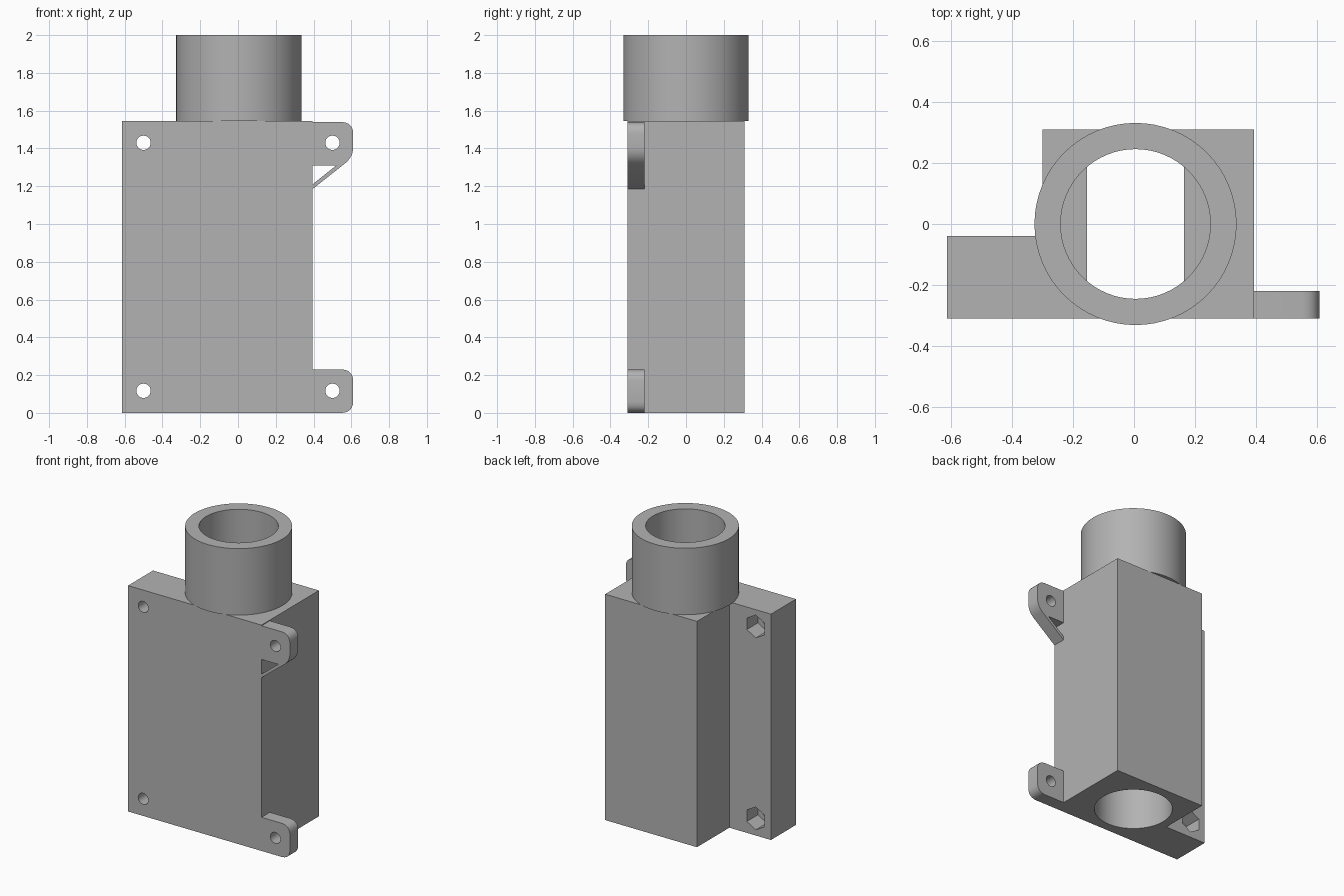
import bpy
import bmesh
from math import sin, cos, pi, radians
from mathutils import Vector

if "Cube" in bpy.data.objects:
    bpy.data.objects.remove(bpy.data.objects["Cube"], do_unlink=True)

grey = bpy.data.materials.new("mid grey")
grey.use_nodes = True
grey.diffuse_color = (0.45, 0.45, 0.45, 1)
grey.node_tree.nodes["Principled BSDF"].inputs["Base Color"].default_value = (0.45, 0.45, 0.45, 1)

TOP, FRONT, BACK = 1.545, -0.31, 0.31
EAR_BACK, FLANGE_BACK = -0.22, -0.04
AXIS_X = 0.005
SCREW_X, SCREW_Z = 0.5, (0.117, 1.43)


def extrude(name, outline, axis, start, end):
    """Solid from a 2D outline, extruded along y (outline is x, z) or z (x, y)."""
    place = (lambda a, b, h: (a, h, b)) if axis == "y" else (lambda a, b, h: (a, b, h))
    bm = bmesh.new()
    face = bm.faces.new([bm.verts.new(place(a, b, start)) for a, b in outline])
    moved = bmesh.ops.extrude_face_region(bm, geom=[face])["geom"]
    verts = [v for v in moved if isinstance(v, bmesh.types.BMVert)]
    bmesh.ops.translate(bm, verts=verts, vec=Vector(place(0, 0, end - start)))
    bmesh.ops.recalc_face_normals(bm, faces=bm.faces)
    mesh = bpy.data.meshes.new(name)
    bm.to_mesh(mesh)
    bm.free()
    mesh.materials.append(grey)
    obj = bpy.data.objects.new(name, mesh)
    bpy.context.collection.objects.link(obj)
    return obj


def ring(cx, cy, r, n, phase=0.0):
    return [(cx + r * cos(phase + 2 * pi * i / n), cy + r * sin(phase + 2 * pi * i / n)) for i in range(n)]


def rounded(corners, steps=6):
    """Outline from (x, y, radius) corners; positive radius gives a curved corner."""
    out = []
    for i, (x, y, r) in enumerate(corners):
        p = Vector((x, y))
        if not r:
            out.append((x, y))
            continue
        a = p + (Vector(corners[i - 1][:2]) - p).normalized() * r
        b = p + (Vector(corners[(i + 1) % len(corners)][:2]) - p).normalized() * r
        for k in range(steps + 1):
            t = k / steps
            q = a * (1 - t) ** 2 + p * 2 * t * (1 - t) * 0.9 + b * t ** 2 + (a + b) * 0.1 * t * (1 - t)
            out.append(tuple(q))
    return out


def combine(target, other, operation):
    mod = target.modifiers.new(operation.lower(), "BOOLEAN")
    mod.operation, mod.solver, mod.object = operation, "EXACT", other
    bpy.context.view_layer.update()
    graph = bpy.context.evaluated_depsgraph_get()
    mesh = bpy.data.meshes.new_from_object(target.evaluated_get(graph))
    target.modifiers.clear()
    target.data = mesh
    bpy.data.objects.remove(other, do_unlink=True)


# Housing with side flange
housing = extrude("housing", [(-0.615, FRONT), (0.395, FRONT), (0.395, BACK), (-0.30, BACK),
                              (-0.30, FLANGE_BACK), (-0.615, FLANGE_BACK)], "z", 0, TOP)

# Mounting ears, the upper one with a thin diagonal brace
lower_ear = rounded([(0.3, 0, 0), (0.61, 0, 0.06), (0.61, 0.23, 0.06), (0.3, 0.23, 0)])
upper_ear = rounded([(0.3, 1.185, 0), (0.395, 1.185, 0), (0.61, 1.355, 0.05),
                     (0.61, 1.54, 0.06), (0.3, 1.54, 0)])
for outline in (lower_ear, upper_ear):
    combine(housing, extrude("ear", outline, "y", FRONT, EAR_BACK), "UNION")
gap = [(0.395, 1.21), (0.52, 1.31), (0.395, 1.31)]
combine(housing, extrude("gap", gap, "y", FRONT - 0.1, EAR_BACK + 0.05), "DIFFERENCE")

# Screw holes and hexagonal nut pockets
for z in SCREW_Z:
    for x in (-SCREW_X, SCREW_X):
        end = FLANGE_BACK if x < 0 else EAR_BACK
        combine(housing, extrude("screw", ring(x, z, 0.038, 24), "y", -0.4, end + 0.05), "DIFFERENCE")
    pocket = ring(-SCREW_X, z, 0.078, 6, pi / 2)
    combine(housing, extrude("pocket", pocket, "y", FLANGE_BACK - 0.12, 0.1), "DIFFERENCE")

# Round openings at both ends, joined by a narrower channel
bore = ring(AXIS_X, 0, 0.246, 64)
for low, high in ((-0.1, 0.4), (1.15, TOP + 0.1)):
    combine(housing, extrude("bore", bore, "z", low, high), "DIFFERENCE")
channel = [(-0.155, -0.246), (0.165, -0.246), (0.165, 0.246), (-0.155, 0.246)]
combine(housing, extrude("channel", channel, "z", 0.35, 1.2), "DIFFERENCE")

# Pipe collar on top
collar = extrude("pipe_collar", ring(AXIS_X, 0, 0.332, 64), "z", TOP, 2.0)
combine(collar, extrude("bore", bore, "z", TOP - 0.1, 2.1), "DIFFERENCE")

for obj in (housing, collar):
    bpy.ops.object.select_all(action="DESELECT")
    obj.select_set(True)
    bpy.context.view_layer.objects.active = obj
    bpy.ops.object.shade_smooth_by_angle(angle=radians(30))
